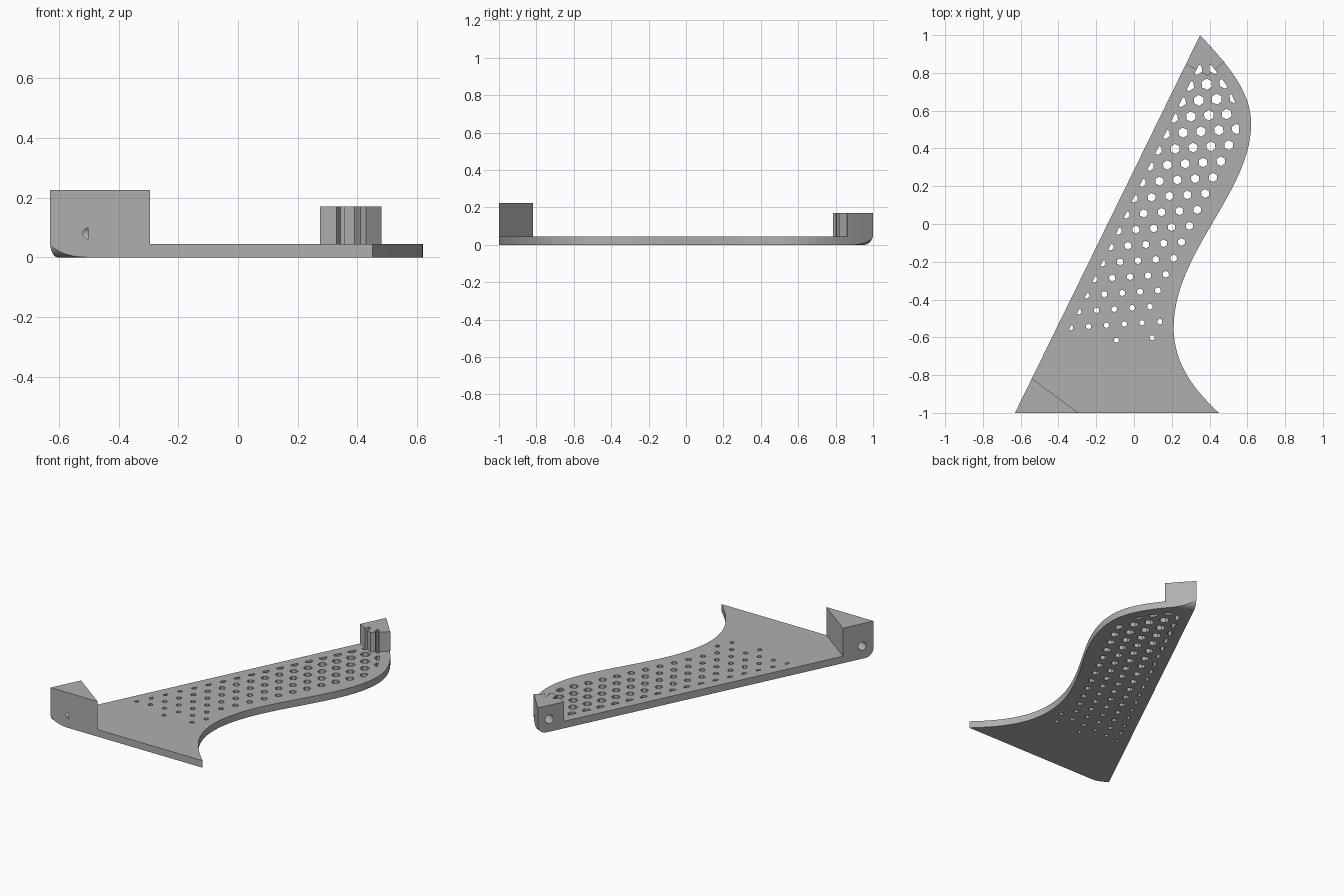
import bpy, bmesh, math
from mathutils import Vector as V

if "Cube" in bpy.data.objects:
    bpy.data.objects.remove(bpy.data.objects["Cube"])

grey = bpy.data.materials.new("matte grey")
grey.use_nodes = True
colour = (0.43, 0.43, 0.43, 1)
grey.diffuse_color = colour
grey.node_tree.nodes["Principled BSDF"].inputs["Base Color"].default_value = colour

PLATE_H = 0.045
MARGIN = 0.063
A, B = V((-0.63, -1)), V((0.35, 1))      # ends of the straight mounting edge
ALONG = (B - A).normalized()
INWARD = V((ALONG.y, -ALONG.x))


def prisms(name, polys, sweep):
    """Closed prisms: each polygon of 3D points is swept by a vector."""
    bm = bmesh.new()
    for poly in polys:
        face = bm.faces.new([bm.verts.new(p) for p in poly])
        ret = bmesh.ops.extrude_face_region(bm, geom=[face], use_keep_orig=True)
        verts = [g for g in ret["geom"] if isinstance(g, bmesh.types.BMVert)]
        bmesh.ops.translate(bm, verts=verts, vec=sweep)
    bmesh.ops.recalc_face_normals(bm, faces=bm.faces[:])
    mesh = bpy.data.meshes.new(name)
    bm.to_mesh(mesh)
    bm.free()
    mesh.materials.append(grey)
    ob = bpy.data.objects.new(name, mesh)
    bpy.context.collection.objects.link(ob)
    return ob


def upright(name, polys, z0, z1):
    return prisms(name, [[(p.x, p.y, z0) for p in q] for q in polys], V((0, 0, z1 - z0)))


def bezier(pts, n=28):
    a, b, c, d = (V(p) for p in pts)
    out = []
    for i in range(n):
        t = i / n
        s = 1 - t
        out.append(a * s**3 + b * 3 * s * s * t + c * 3 * s * t * t + d * t**3)
    return out


def clip(poly, point, normal):
    """Keep the part of a polygon on the side the normal points to."""
    out = []
    for p, q in zip(poly, poly[1:] + poly[:1]):
        dp, dq = (p - point).dot(normal), (q - point).dot(normal)
        if dp >= 0:
            out.append(p)
        if dp * dq < 0:
            out.append(p.lerp(q, dp / (dp - dq)))
    return out


def area(poly):
    return abs(sum(p.x * q.y - q.x * p.y for p, q in zip(poly, poly[1:] + poly[:1]))) / 2


# Wavy free edge, from the back tip to the front corner
bulge, waist, corner = (0.62, 0.53), (0.21, -0.55), (0.45, -1)
wave = (bezier([B, (0.5, 0.84), (0.62, 0.7), bulge])
        + bezier([bulge, (0.62, 0.17), (0.21, -0.15), waist])
        + bezier([waist, (0.21, -0.74), (0.32, -0.88), corner]) + [V(corner)])

plate = upright("plate", [[A] + wave], 0, PLATE_H)

# Mounting blocks at both ends of the straight edge
front_block = upright("front_block", [[A, V((-0.295, -1)), A + ALONG * 0.203]], PLATE_H, 0.225)
tip = [p for p in wave if p.y > 0.862]
back_block = upright("back_block", [tip + [V((0.48, 0.86)), V((0.39, 0.785)),
                                           B - ALONG * 0.172]], PLATE_H, 0.17)

# Honeycomb holes that shrink toward the front, trimmed to an even margin
step_u, step_v = V((0.0945, 0.0065)), V((-0.0417, -0.0855))
holes = []
for row in range(-1, 17):
    for col in range(-3, 10):
        c = V((0.385, 0.74)) + step_u * col + step_v * row
        if (c - A).dot(INWARD) < 0.03 or (row == 16 and col not in (2, 4)):
            continue
        near = min(range(1, len(wave) - 1), key=lambda i: (wave[i] - c).length)
        tangent = (wave[near + 1] - wave[near - 1]).normalized()
        inner = V((tangent.y, -tangent.x))
        if (c - wave[near]).dot(inner) < 0.03:
            continue
        r = 0.0215 + 0.0116 * c.y
        hexagon = [c + V((math.cos(a), math.sin(a))) * r
                   for a in (math.radians(34 + 60 * k) for k in range(6))]
        hexagon = clip(hexagon, A + INWARD * MARGIN, INWARD)
        if len(hexagon) > 2:
            hexagon = clip(hexagon, wave[near] + inner * MARGIN, inner)
        if len(hexagon) > 2 and area(hexagon) > 0.00015:
            holes.append(hexagon)
hole_cutter = upright("hole_cutter", holes, -0.1, 0.4)


def edge_cutter(name, origin, direction, profile, start, depth):
    """Sweep a profile (distance along the edge, height) inward from the edge."""
    pts = []
    for t, z in profile:
        p = origin + direction * t + INWARD * start
        pts.append((p.x, p.y, z))
    return prisms(name, [pts], (INWARD * (depth - start)).to_3d())


# Rounded lower corners and blind screw holes, the same at both ends
R = 0.056
arc = [(R - R * math.sin(a), R - R * math.cos(a))
       for a in (math.pi / 2 * k / 12 for k in range(13))]
rounding = [(-0.03, -0.03), (R, -0.03)] + arc + [(-0.03, R)]
bore = [(0.075 + 0.027 * math.cos(a), 0.08 + 0.027 * math.sin(a))
        for a in (math.tau * k / 24 for k in range(24))]
ends = {}
for end, origin, way in (("front", A, ALONG), ("back", B, -ALONG)):
    ends[end] = [edge_cutter(end + "_rounding", origin, way, rounding, -0.1, 0.25),
                 edge_cutter(end + "_bore", origin, way, bore, -0.1, 0.115)]


def cut(ob, cutters):
    bpy.context.view_layer.objects.active = ob
    for cutter in cutters:
        mod = ob.modifiers.new("cut", "BOOLEAN")
        mod.operation = "DIFFERENCE"
        mod.solver = "EXACT"
        mod.object = cutter
        bpy.ops.object.modifier_apply(modifier=mod.name)


cut(plate, [hole_cutter, ends["front"][0], ends["back"][0]])
cut(front_block, ends["front"])
cut(back_block, [hole_cutter] + ends["back"])

for cutter in [hole_cutter] + ends["front"] + ends["back"]:
    bpy.data.objects.remove(cutter)
